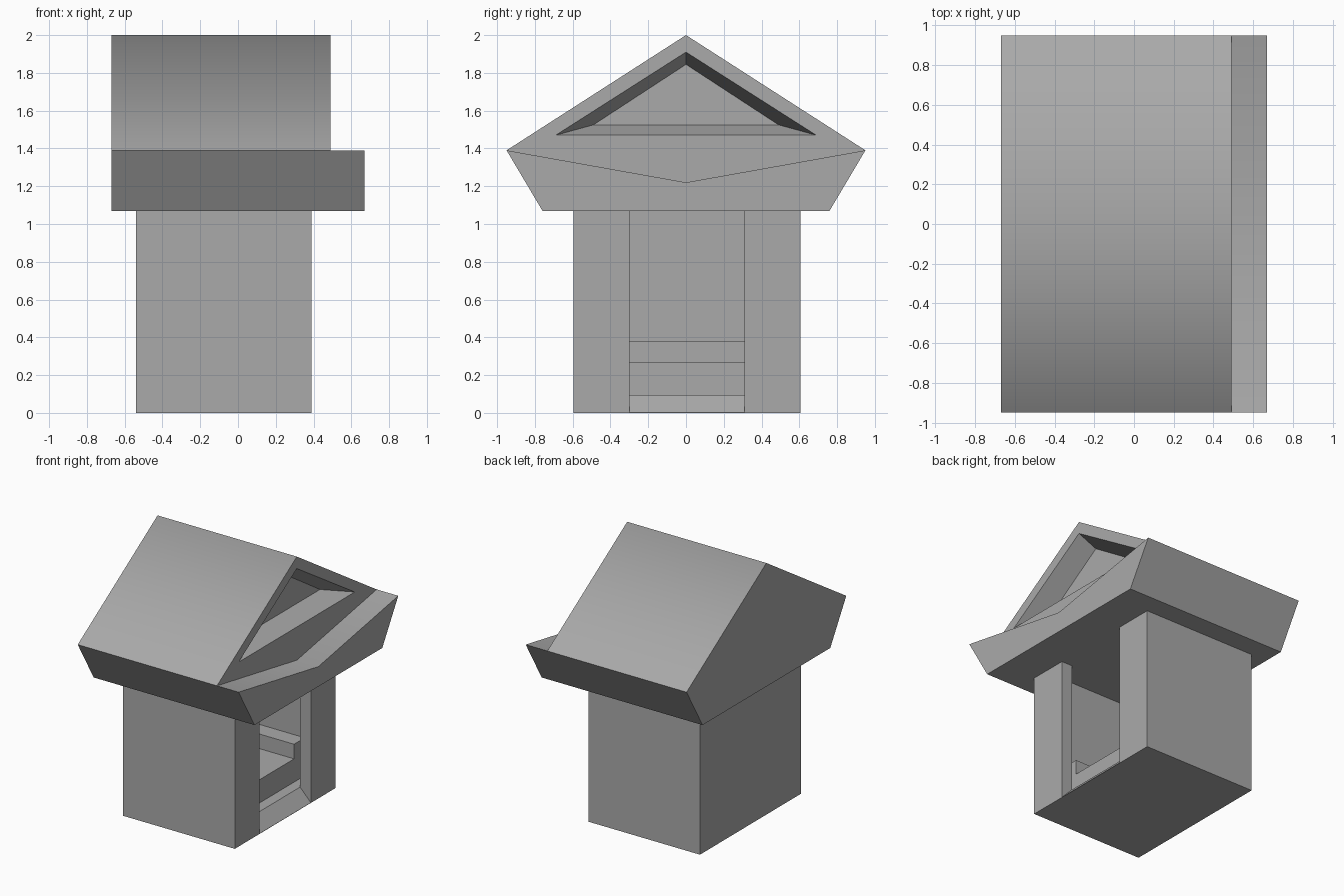
import bpy
import bmesh

cube = bpy.data.objects.get("Cube")
if cube:
    bpy.data.objects.remove(cube, do_unlink=True)

grey = bpy.data.materials.new("plain grey")
grey.use_nodes = True
grey.diffuse_color = (0.4, 0.4, 0.4, 1)
grey.node_tree.nodes["Principled BSDF"].inputs["Base Color"].default_value = grey.diffuse_color


def loft(name, back, x_back, front, x_front, smooth_top=False):
    """Solid between two (y, z) outlines standing at two x positions."""
    bm = bmesh.new()
    a = [bm.verts.new((x_back, y, z)) for y, z in back]
    b = [bm.verts.new((x_front, y, z)) for y, z in front]
    bm.faces.new(a)
    bm.faces.new(b)
    for i in range(len(a)):
        j = (i + 1) % len(a)
        bm.faces.new((a[i], a[j], b[j], b[i]))
    bmesh.ops.recalc_face_normals(bm, faces=bm.faces)
    for f in bm.faces:
        f.smooth = smooth_top and f.normal.z > 0.5
    mesh = bpy.data.meshes.new(name)
    bm.to_mesh(mesh)
    bm.free()
    mesh.materials.append(grey)
    obj = bpy.data.objects.new(name, mesh)
    bpy.context.scene.collection.objects.link(obj)
    return obj


def rect(y0, y1, z0, z1):
    return [(y0, z0), (y1, z0), (y1, z1), (y0, z1)]


def box(name, x0, x1, y0, y1, z0, z1):
    outline = rect(y0, y1, z0, z1)
    return loft(name, outline, x0, outline, x1)


def cut(target, cutter):
    mod = target.modifiers.new("cut", "BOOLEAN")
    mod.operation = "DIFFERENCE"
    mod.solver = "EXACT"
    mod.object = cutter
    cutter.hide_render = True
    bpy.context.view_layer.objects.active = target
    bpy.ops.object.modifier_apply(modifier=mod.name)
    bpy.data.objects.remove(cutter, do_unlink=True)


# Hollow body with a doorway and sloped sill on the +x side
body = box("body", -0.54, 0.39, -0.595, 0.605, 0, 1.07)
cut(body, box("room_cutter", -0.44, 0.30, -0.48, 0.48, 0.095, 1.2))
cut(body, loft("door_cutter", rect(-0.30, 0.31, 0.116, 1.2), 0.28,
               rect(-0.30, 0.31, -0.019, 1.2), 0.41))

# Raised floor and the U-shaped bench inside
box("raised_floor", -0.46, 0.22, -0.50, 0.50, 0.06, 0.27)
for side, name in ((1, "left_bench"), (-1, "right_bench")):
    y0, y1 = sorted((side * 0.353, side * 0.50))
    box(name, -0.46, 0.22, y0, y1, 0.25, 0.38)
box("back_bench", -0.46, -0.32, -0.353, 0.353, 0.25, 0.38)

# Gabled roof block with flared eaves
gable = [(-0.76, 1.07), (0.76, 1.07), (0.95, 1.39), (0, 2), (-0.95, 1.39)]
roof = loft("roof", gable, -0.67, gable, 0.49, smooth_top=True)

# Tapered triangular recess in the gable
inner = [(-0.49, 1.525), (0.49, 1.525), (0, 1.845)]
outer = [(-0.69, 1.47), (0.69, 1.47), (0, 1.91)]
t = 1.1
beyond = [(p[0] + t * (q[0] - p[0]), p[1] + t * (q[1] - p[1]))
          for p, q in zip(inner, outer)]
cut(roof, loft("gable_cutter", inner, 0.34, beyond, 0.34 + 0.15 * t))

# Front ledge with a shallow V-shaped top
ledge = [(-0.76, 1.07), (0.76, 1.07), (0.95, 1.39), (0, 1.22), (-0.95, 1.39)]
loft("front_ledge", ledge, 0.49, ledge, 0.67, smooth_top=True)
